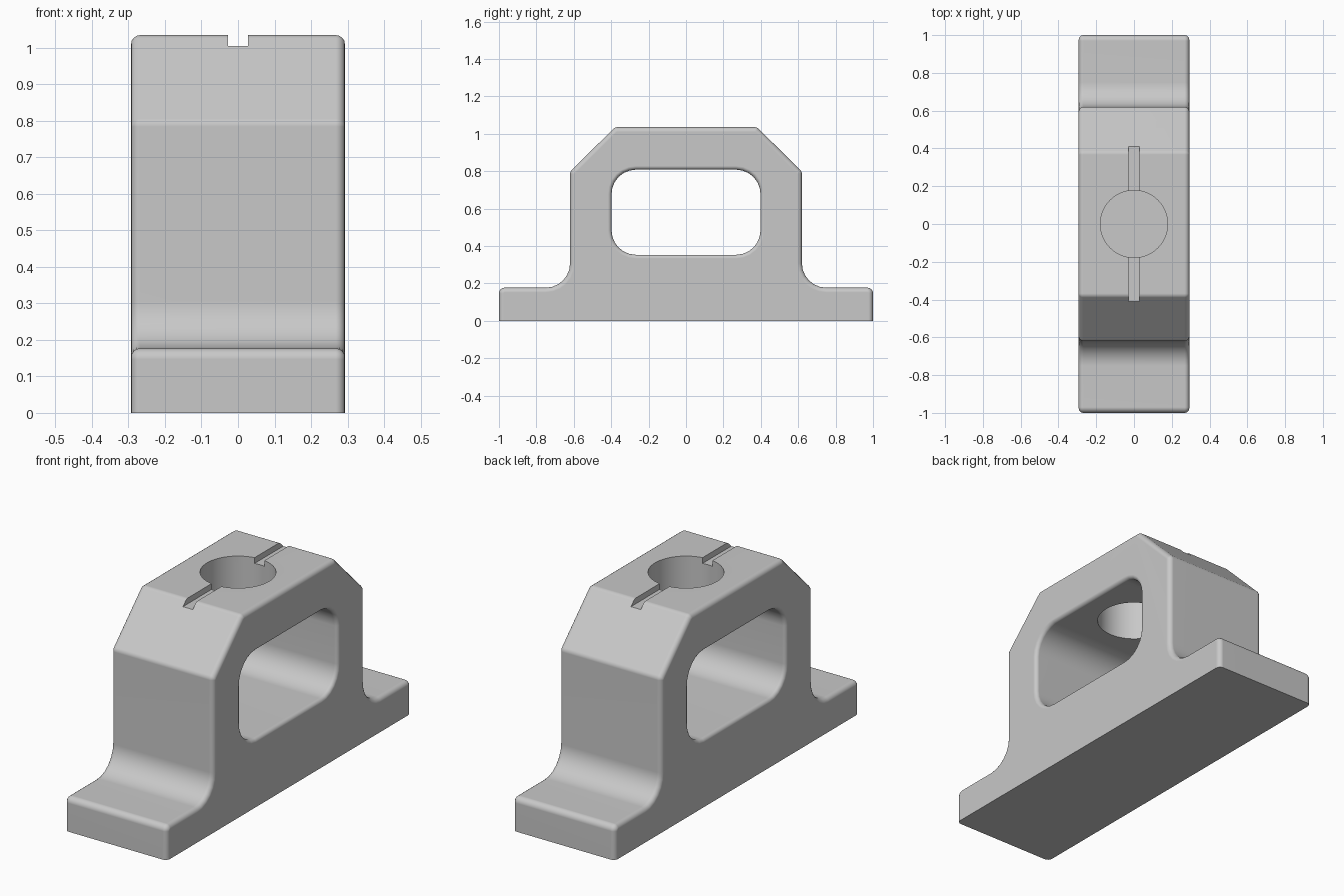
import bpy, bmesh, math
from mathutils import Vector

cube = bpy.data.objects.get("Cube")
if cube:
    bpy.data.objects.remove(cube, do_unlink=True)

HALF_WIDTH = 0.293
EDGE = 0.025      # rounding of the outer side edges
RIM = 0.02        # rounding of the window rim


def fillet(corners, steps=6):
    """Closed (y, z, radius) polygon -> points with rounded corners."""
    pts = []
    for i, (y, z, r) in enumerate(corners):
        p = Vector((y, z))
        if r == 0:
            pts.append(p)
            continue
        a = (Vector(corners[i - 1][:2]) - p).normalized()
        b = (Vector(corners[(i + 1) % len(corners)][:2]) - p).normalized()
        half = a.angle(b) / 2
        centre = p + (a + b).normalized() * r / math.sin(half)
        start = p + a * r / math.tan(half) - centre
        end = p + b * r / math.tan(half) - centre
        sweep = math.pi - 2 * half
        for k in range(steps + 1):
            t = k / steps
            pts.append(centre + (start * math.sin((1 - t) * sweep)
                                 + end * math.sin(t * sweep)) / math.sin(sweep))
    return pts


def inset(pts, d):
    """Move a counter-clockwise loop inward by d, keeping the base on z = 0."""
    out = []
    for i, p in enumerate(pts):
        e1 = (p - pts[i - 1]).normalized()
        e2 = (pts[(i + 1) % len(pts)] - p).normalized()
        n1, n2 = Vector((-e1.y, e1.x)), Vector((-e2.y, e2.x))
        q = p + (n1 + n2) * d / (1 + n1.dot(n2))
        if abs(p.y) < 1e-6:
            q.y = 0
        out.append(q)
    return out


def loft(name, pts, stations):
    """Solid through copies of a loop at (x, inset) stations."""
    bm = bmesh.new()
    rings = [[bm.verts.new((x, p.x, p.y)) for p in inset(pts, d)] for x, d in stations]
    n = len(pts)
    for r1, r2 in zip(rings, rings[1:]):
        for i in range(n):
            j = (i + 1) % n
            bm.faces.new((r1[i], r1[j], r2[j], r2[i]))
    bm.faces.new(rings[0])
    bm.faces.new(rings[-1])
    return finish(name, bm)


def finish(name, bm):
    bmesh.ops.recalc_face_normals(bm, faces=bm.faces)
    mesh = bpy.data.meshes.new(name)
    bm.to_mesh(mesh)
    bm.free()
    ob = bpy.data.objects.new(name, mesh)
    bpy.context.collection.objects.link(ob)
    return ob


def mirrored(half):
    return half + [(-x, d) for x, d in reversed(half)]


ANGLES = [k * math.pi / 8 for k in range(5)]

# Body: footed block with chamfered shoulders
side = [(1, 0, 0), (1, 0.177, 0.03), (0.62, 0.177, 0.13),
        (0.62, 0.797, 0.03), (0.38, 1.035, 0.03)]
outline = fillet(side + [(-y, z, r) for y, z, r in reversed(side)])
body = loft("bearing_block", outline, mirrored(
    [(-HALF_WIDTH + EDGE * (1 - math.sin(a)), EDGE * (1 - math.cos(a)))
     for a in reversed(ANGLES)]))

# Window cutter, flared at both ends for a rounded rim
window = fillet([(0.398, 0.353, 0.13), (0.398, 0.808, 0.13),
                 (-0.398, 0.808, 0.13), (-0.398, 0.353, 0.13)])
window_cutter = loft("window_cutter", window, mirrored(
    [(-HALF_WIDTH - 0.05, -RIM)]
    + [(-HALF_WIDTH + RIM * (1 - math.cos(a)), -RIM * (1 - math.sin(a))) for a in ANGLES]))

# Round bore from the top into the window
bm = bmesh.new()
bmesh.ops.create_cone(bm, cap_ends=True, segments=64, radius1=0.178, radius2=0.178, depth=0.6)
bmesh.ops.translate(bm, vec=(0, 0, 0.9), verts=bm.verts)
bore_cutter = finish("bore_cutter", bm)

# Shallow slot along the top
bm = bmesh.new()
bmesh.ops.create_cube(bm, size=1)
bmesh.ops.scale(bm, vec=(0.056, 1.2, 0.2), verts=bm.verts)
bmesh.ops.translate(bm, vec=(0, 0, 1.105), verts=bm.verts)
slot_cutter = finish("slot_cutter", bm)

bpy.ops.object.select_all(action='DESELECT')
body.select_set(True)
bpy.context.view_layer.objects.active = body
for cutter in (window_cutter, bore_cutter, slot_cutter):
    mod = body.modifiers.new("cut", 'BOOLEAN')
    mod.operation = 'DIFFERENCE'
    mod.solver = 'EXACT'
    mod.object = cutter
    bpy.ops.object.modifier_apply(modifier=mod.name)
    bpy.data.objects.remove(cutter, do_unlink=True)

# Plain grey finish
grey = bpy.data.materials.new("plain_grey")
grey.use_nodes = True
colour = (0.58, 0.58, 0.58, 1)
grey.diffuse_color = colour
grey.node_tree.nodes["Principled BSDF"].inputs["Base Color"].default_value = colour
body.data.materials.clear()
body.data.materials.append(grey)

bpy.ops.object.shade_smooth_by_angle(angle=math.radians(35))
weighted = body.modifiers.new("flat_panels", 'WEIGHTED_NORMAL')
weighted.keep_sharp = True
